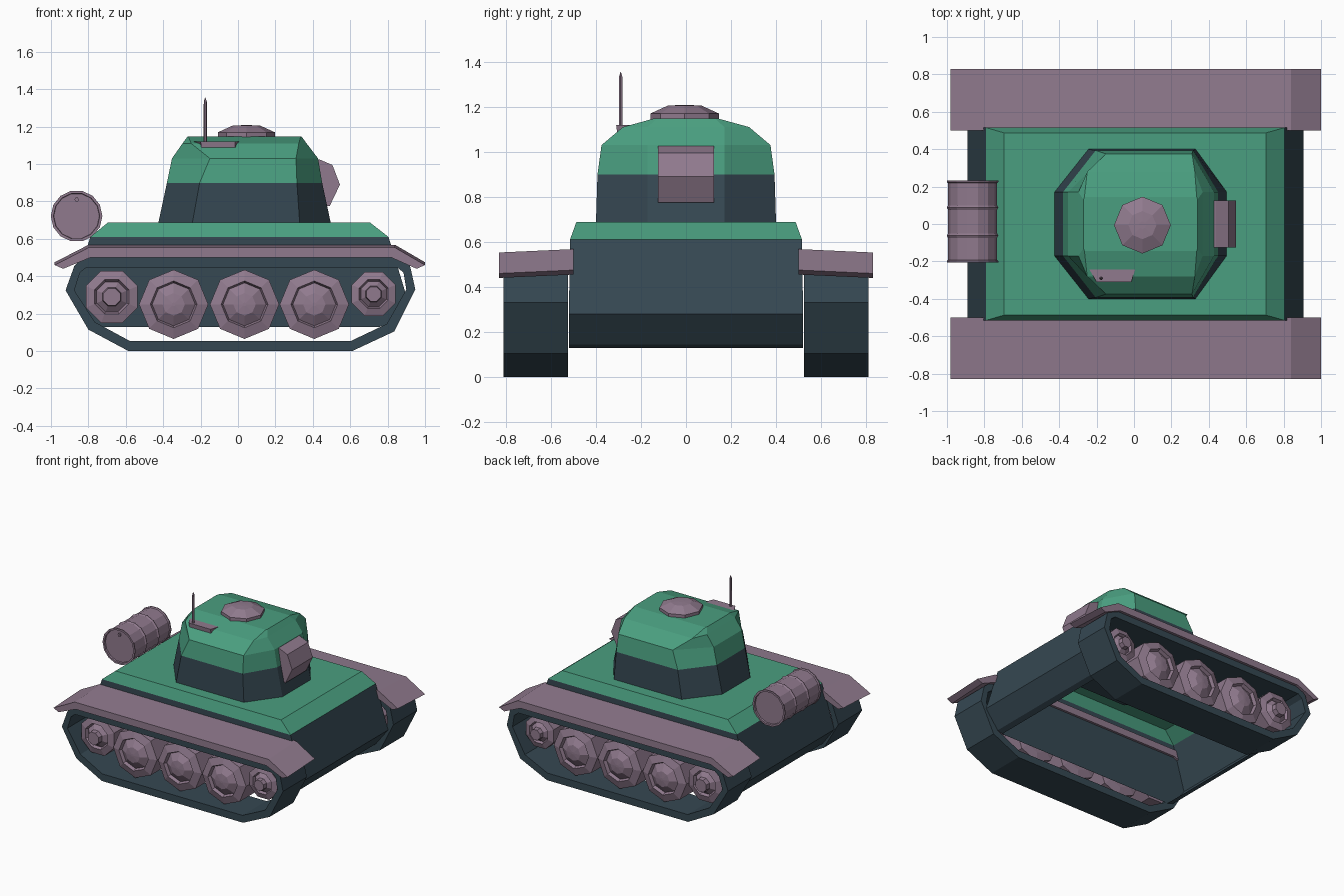
import bpy, bmesh, math
from mathutils import Vector

if "Cube" in bpy.data.objects:
    bpy.data.objects.remove(bpy.data.objects["Cube"])


def material(name, rgb):
    m = bpy.data.materials.new(name)
    m.diffuse_color = (*rgb, 1)
    m.use_nodes = True
    m.node_tree.nodes["Principled BSDF"].inputs["Base Color"].default_value = m.diffuse_color
    return m


GREEN = material("green_paint", (0.068, 0.345, 0.215))
DARK = material("dark_slate", (0.036, 0.064, 0.084))
MAUVE = material("mauve_metal", (0.28, 0.195, 0.27))


def loft(name, rings, mats, cap0=True, cap1=True, closed=False, rule=None):
    """Skin equal-sized rings of points; rule(center) picks the material index."""
    bm = bmesh.new()
    vs = [[bm.verts.new(p) for p in r] for r in rings]
    n = len(vs[0])
    pairs = list(zip(vs, vs[1:]))
    if closed:
        pairs.append((vs[-1], vs[0]))
    for a, b in pairs:
        for i in range(n):
            j = (i + 1) % n
            bm.faces.new((a[i], a[j], b[j], b[i]))
    if cap0 and not closed:
        bm.faces.new(vs[0][::-1])
    if cap1 and not closed:
        bm.faces.new(vs[-1])
    bmesh.ops.recalc_face_normals(bm, faces=bm.faces)
    if rule:
        for f in bm.faces:
            f.material_index = rule(f.calc_center_median())
    me = bpy.data.meshes.new(name)
    bm.to_mesh(me)
    bm.free()
    for m in mats:
        me.materials.append(m)
    ob = bpy.data.objects.new(name, me)
    bpy.context.collection.objects.link(ob)
    return ob


def slab(name, profile, y0, y1, mat, drop=0.0):
    """Extrude an x/z profile from y0 to y1, lowering the far end by drop."""
    return loft(name, [[(x, y0, z) for x, z in profile],
                       [(x, y1, z - drop) for x, z in profile]], [mat])


def lathe(name, profile, center, axis, sides, mat, phase=0.0):
    """Revolve (radius, distance) pairs about the y axis (+/-1) or z axis (0)."""
    c = Vector(center)
    rings = []
    for r, d in profile:
        ring = []
        for i in range(sides):
            a = phase + 2 * math.pi * i / sides
            u, v = r * math.cos(a), r * math.sin(a)
            ring.append(c + (Vector((u, d * axis, v)) if axis else Vector((u, v, d))))
        rings.append(ring)
    return loft(name, rings, [mat])


# Hull: open underneath, dark sides and green deck
def rect(x0, x1, y, z):
    return [(x0, -y, z), (x1, -y, z), (x1, y, z), (x0, y, z)]


loft("hull", [rect(-0.74, 0.76, 0.52, 0.13), rect(-0.79, 0.80, 0.52, 0.145),
              rect(-0.89, 0.905, 0.52, 0.28), rect(-0.79, 0.805, 0.515, 0.61),
              rect(-0.695, 0.705, 0.487, 0.688)],
     [DARK, GREEN], cap0=False, rule=lambda c: int(c.z > 0.61))


# Turret: chamfered rings closing to an arched roof
def turret_ring(z, x0, x1, c0, c1, y, cy):
    return [(c0, -y, z), (c1, -y, z), (x1, -cy, z), (x1, cy, z),
            (c1, y, z), (c0, y, z), (x0, cy, z), (x0, -cy, z)]


loft("turret", [turret_ring(0.68, -0.427, 0.497, -0.245, 0.33, 0.40, 0.17),
                turret_ring(0.90, -0.38, 0.45, -0.205, 0.315, 0.393, 0.17),
                turret_ring(1.03, -0.353, 0.428, -0.15, 0.31, 0.375, 0.17),
                turret_ring(1.11, -0.297, 0.367, -0.25, 0.325, 0.28, 0.17),
                turret_ring(1.147, -0.27, 0.34, -0.265, 0.335, 0.145, 0.13)],
     [DARK, GREEN], rule=lambda c: int(c.z > 0.9))

# Mantlet on the turret nose
slab("mantlet", [(0.39, 1.025), (0.435, 1.025), (0.505, 0.995), (0.545, 0.89),
                 (0.49, 0.775), (0.39, 0.775)], -0.125, 0.125, MAUVE)

# Roof hatch
lathe("hatch", [(0.152, 1.13), (0.152, 1.17), (0.075, 1.205), (0.02, 1.208)],
      (0.045, -0.006, 0), 0, 8, MAUVE)

# Antenna and its bracket
loft("antenna_bracket",
     [[(-0.195, -0.305, 1.08), (-0.015, -0.305, 1.08), (-0.01, -0.24, 1.08), (-0.20, -0.24, 1.08)],
      [(-0.20, -0.31, 1.12), (-0.015, -0.31, 1.12), (0.008, -0.24, 1.12), (-0.24, -0.24, 1.12)]],
     [MAUVE])
lathe("antenna", [(0.01, 1.10), (0.008, 1.335), (0.001, 1.355)],
      (-0.175, -0.29, 0), 0, 6, MAUVE)

# Fuel drum across the tail, with raised rims, ribs and a bung
R, r = 0.138, 0.131
drum = [(0.122, -0.208), (0.124, -0.22), (R, -0.22), (R, -0.212), (r, -0.205)]
for y in (-0.075, 0.075):
    drum += [(r, y - 0.012), (R, y), (r, y + 0.012)]
drum += [(r, 0.205), (R, 0.212), (R, 0.22), (0.124, 0.22), (0.122, 0.208)]
lathe("fuel_drum", drum, (-0.863, 0.013, 0.722), 1, 14, MAUVE)
lathe("drum_bung", [(0.012, 0.2), (0.012, 0.22)], (-0.862, 0.013, 0.81), -1, 6, MAUVE)

# Running gear, repeated on both sides
outer = [(-0.585, 0), (0.61, 0), (0.835, 0.105), (0.948, 0.33), (0.92, 0.455), (0.865, 0.5),
         (-0.83, 0.5), (-0.875, 0.455), (-0.922, 0.325), (-0.80, 0.115)]
inner = [(-0.58, 0.055), (0.605, 0.055), (0.795, 0.145), (0.9, 0.33), (0.885, 0.42), (0.85, 0.448),
         (-0.81, 0.448), (-0.845, 0.42), (-0.875, 0.325), (-0.765, 0.155)]
fender = [(-0.98, 0.475), (-0.80, 0.568), (0.84, 0.568), (1.0, 0.475),
          (0.955, 0.455), (0.82, 0.515), (-0.79, 0.515), (-0.935, 0.455)]
road = [(0.12, 0.56), (0.185, 0.57), (0.185, 0.75), (0.125, 0.77), (0.115, 0.745),
        (0.06, 0.78), (0.01, 0.785)]
wheels = [(-0.344, 0.25, 1.0, 0), (0.035, 0.25, 1.0, 0), (0.408, 0.25, 1.0, 0)]
ends = [(-0.675, 0.29, 0.15), (0.725, 0.305, 0.127)]

for s, side in ((-1, "front"), (1, "back")):
    # Track band
    loft(side + "_track", [[(x, s * y, z) for x, z in p] for p, y in
                           ((outer, 0.523), (outer, 0.81), (inner, 0.81), (inner, 0.523))],
         [DARK], closed=True)
    # Fender sloping slightly outward
    slab(side + "_fender", fender, s * 0.5, s * 0.83, MAUVE, drop=0.015)
    # Road wheels
    for i, (x, z, k, ph) in enumerate(wheels):
        lathe(f"{side}_road_wheel_{i + 1}", road, (x, 0, z), s, 8, MAUVE, ph)
    # Idler and drive wheel with stepped hubs
    for (x, z, k), part in zip(ends, ("idler", "drive_wheel")):
        prof = [(k * 0.6, 0.56), (k, 0.57), (k, 0.73), (k * 0.66, 0.745), (k * 0.58, 0.725),
                (k * 0.36, 0.75), (k * 0.33, 0.785), (k * 0.05, 0.785)]
        lathe(f"{side}_{part}", prof, (x, 0, z), s, 8, MAUVE, math.pi / 8)
